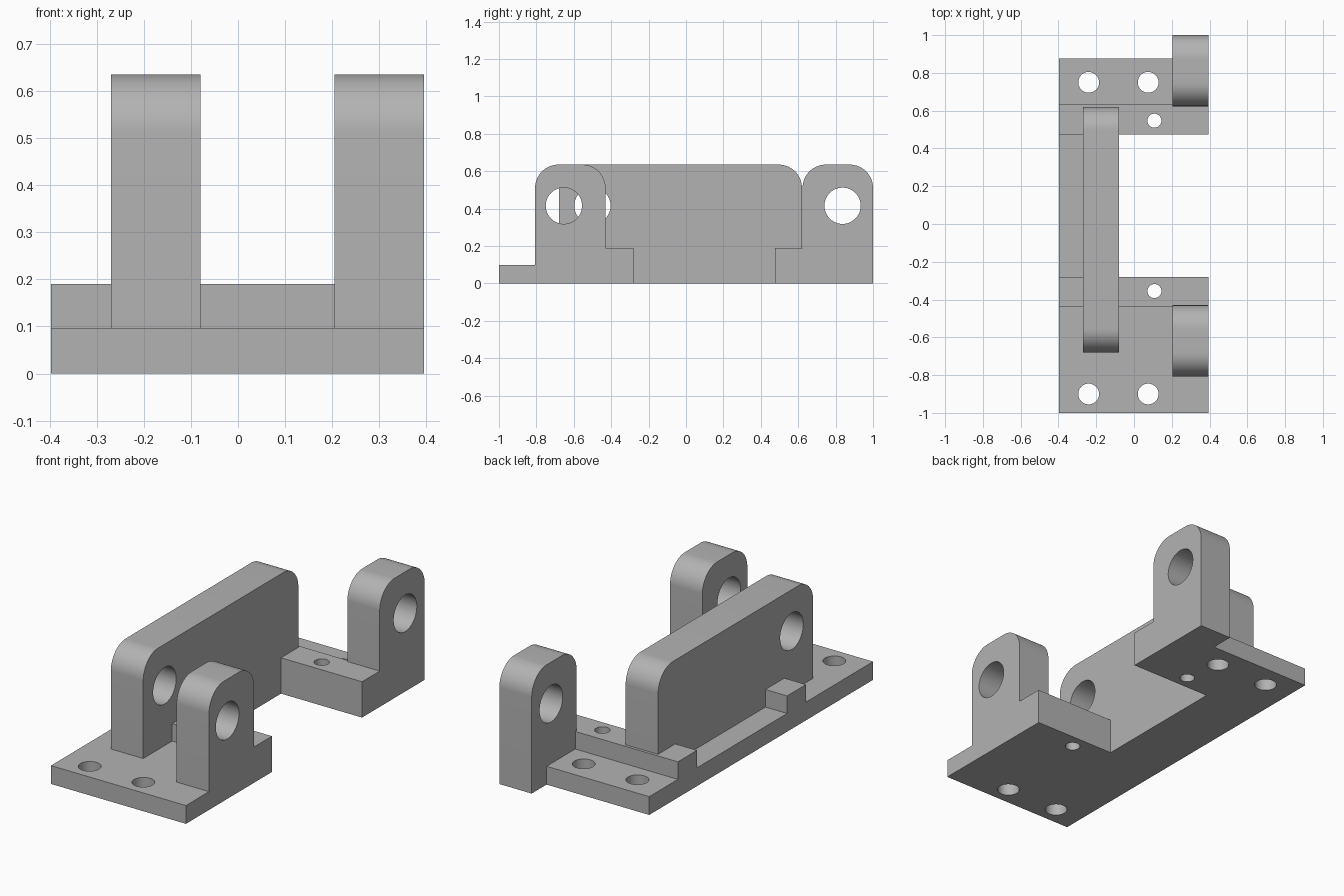
import bpy
import bmesh
import math
from mathutils import Matrix, Vector

cube = bpy.data.objects.get("Cube")
if cube:
    bpy.data.objects.remove(cube, do_unlink=True)

grey = bpy.data.materials.new("machined grey")
grey.use_nodes = True
COLOUR = (0.45, 0.45, 0.45, 1)
grey.diffuse_color = COLOUR
grey.node_tree.nodes["Principled BSDF"].inputs["Base Color"].default_value = COLOUR

# Shared sizes
PLATE_TOP, STEP_TOP, TOP = 0.097, 0.19, 0.635
LEFT, RIGHT, LUG_X = -0.397, 0.395, 0.205
WALL_X0, WALL_X1 = -0.27, -0.08
ROUND, PIN_R, PIN_Z = 0.125, 0.097, 0.415


def prism(name, points, offset):
    """Extrude a closed outline of 3D points along an offset."""
    bm = bmesh.new()
    face = bm.faces.new([bm.verts.new(p) for p in points])
    new = bmesh.ops.extrude_face_region(bm, geom=[face], use_keep_orig=True)["geom"]
    bmesh.ops.translate(bm, vec=offset,
                        verts=[g for g in new if isinstance(g, bmesh.types.BMVert)])
    bmesh.ops.recalc_face_normals(bm, faces=bm.faces)
    mesh = bpy.data.meshes.new(name)
    bm.to_mesh(mesh)
    bm.free()
    mesh.materials.append(grey)
    obj = bpy.data.objects.new(name, mesh)
    bpy.context.collection.objects.link(obj)
    return obj


def slab(name, outline, z0, z1):
    return prism(name, [(x, y, z0) for x, y in outline], Vector((0, 0, z1 - z0)))


def rounded_plate(name, x0, x1, y0, y1, z0):
    """Upright plate across x with both top corners rounded."""
    outline = [(y0, z0), (y1, z0)]
    for cy, start in ((y1 - ROUND, 0), (y0 + ROUND, 90)):
        for i in range(17):
            a = math.radians(start + 90 * i / 16)
            outline.append((cy + ROUND * math.cos(a), TOP - ROUND + ROUND * math.sin(a)))
    return prism(name, [(x0, y, z) for y, z in outline], Vector((x1 - x0, 0, 0)))


def drill(obj, centre, radius, axis):
    """Cut a round through-hole along the given axis."""
    bm = bmesh.new()
    turn = Matrix.Rotation(math.pi / 2, 4, 'Y') if axis == 'X' else Matrix.Identity(4)
    bmesh.ops.create_cone(bm, cap_ends=True, segments=48, radius1=radius, radius2=radius,
                          depth=0.6, matrix=Matrix.Translation(centre) @ turn)
    mesh = bpy.data.meshes.new("drill")
    bm.to_mesh(mesh)
    bm.free()
    mesh.materials.append(grey)
    cutter = bpy.data.objects.new("drill", mesh)
    cutter.hide_render = True
    bpy.context.collection.objects.link(cutter)
    mod = obj.modifiers.new("hole", 'BOOLEAN')
    mod.operation, mod.solver, mod.object = 'DIFFERENCE', 'EXACT', cutter
    bpy.context.view_layer.objects.active = obj
    bpy.ops.object.modifier_apply(modifier=mod.name)
    bpy.data.objects.remove(cutter, do_unlink=True)


# Base plate: notched on the left side, cut back around the rear lug
base = slab("base_plate", [
    (LEFT, -1), (RIGHT, -1), (RIGHT, -0.28), (WALL_X1, -0.28), (WALL_X1, 0.475),
    (RIGHT, 0.475), (RIGHT, 0.623), (LUG_X, 0.623), (LUG_X, 0.875), (LEFT, 0.875),
], 0, PLATE_TOP)

# Raised steps on either side of the notch, fitted around the lugs
front_step = slab("front_step", [
    (LEFT, -0.438), (LUG_X, -0.438), (LUG_X, -0.43), (RIGHT, -0.43),
    (RIGHT, -0.28), (LEFT, -0.28)], PLATE_TOP, STEP_TOP)
back_step = slab("back_step", [
    (LEFT, 0.475), (RIGHT, 0.475), (RIGHT, 0.623), (LUG_X, 0.623),
    (LUG_X, 0.635), (LEFT, 0.635)], PLATE_TOP, STEP_TOP)

# Long wall and the two pin lugs
wall = rounded_plate("long_wall", WALL_X0, WALL_X1, -0.68, 0.62, PLATE_TOP)
front_lug = rounded_plate("front_lug", LUG_X, RIGHT, -0.807, -0.43, PLATE_TOP)
back_lug = rounded_plate("back_lug", LUG_X, RIGHT, 0.623, 1, 0)

# Pin holes
for part, x, y in ((wall, -0.175, -0.5), (front_lug, 0.3, -0.653), (back_lug, 0.3, 0.837)):
    drill(part, Vector((x, y, PIN_Z)), PIN_R, 'X')

# Mounting holes and the small holes through the steps
for y in (-0.9, 0.75):
    for x in (-0.24, 0.075):
        drill(base, Vector((x, y, 0)), 0.055, 'Z')
for step, y in ((front_step, -0.355), (back_step, 0.547)):
    for part in (base, step):
        drill(part, Vector((0.108, y, 0.1)), 0.037, 'Z')

# Smooth the round surfaces, keep the edges sharp
bpy.ops.object.select_all(action='DESELECT')
for part in (base, front_step, back_step, wall, front_lug, back_lug):
    part.select_set(True)
bpy.context.view_layer.objects.active = base
bpy.ops.object.shade_smooth_by_angle(angle=math.radians(30))
